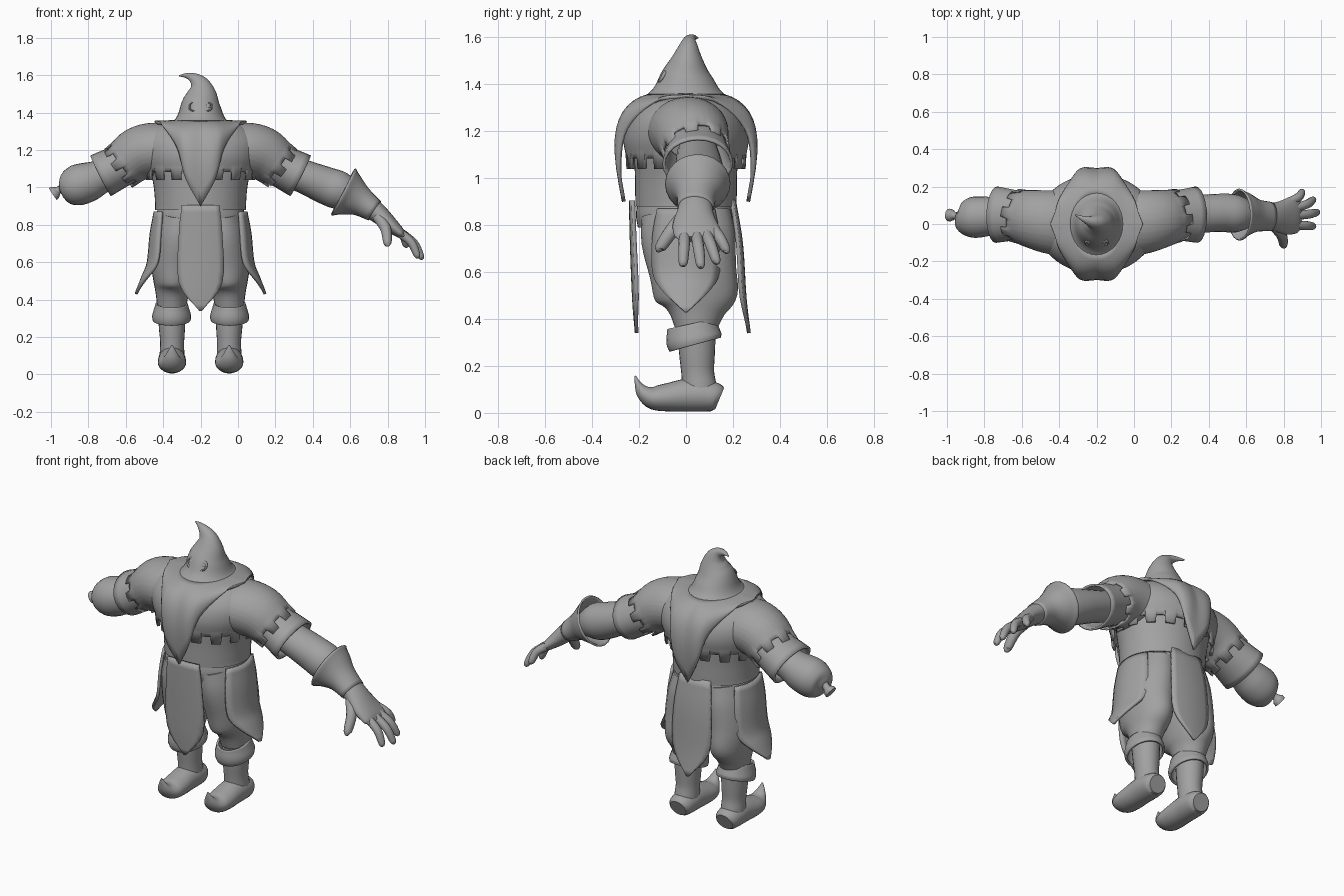
import bpy, bmesh, math
from mathutils import Vector

cube = bpy.data.objects.get("Cube")
if cube:
    bpy.data.objects.remove(cube)

CX = -0.2  # middle of the body
X, Y = Vector((1, 0, 0)), Vector((0, 1, 0))

cloth = bpy.data.materials.new("plain_grey")
cloth.use_nodes = True
GREY = (0.36, 0.36, 0.36, 1)
cloth.diffuse_color = GREY
cloth.node_tree.nodes["Principled BSDF"].inputs["Base Color"].default_value = GREY


def finish(name, bm, thick=0, angle=50):
    bmesh.ops.remove_doubles(bm, verts=bm.verts, dist=0.0003)
    bmesh.ops.recalc_face_normals(bm, faces=bm.faces)
    me = bpy.data.meshes.new(name)
    bm.to_mesh(me)
    bm.free()
    me.materials.append(cloth)
    ob = bpy.data.objects.new(name, me)
    bpy.context.collection.objects.link(ob)
    if thick:
        mod = ob.modifiers.new("thickness", "SOLIDIFY")
        mod.thickness = thick
        mod.offset = 0
    bpy.ops.object.select_all(action="DESELECT")
    ob.select_set(True)
    bpy.context.view_layer.objects.active = ob
    bpy.ops.object.shade_smooth_by_angle(angle=math.radians(angle))
    return ob


def smooth_path(pts, n=4):
    """Catmull-Rom interpolation of equal-length tuples."""
    pts = [Vector(p) for p in pts]
    full = [2 * pts[0] - pts[1]] + pts + [2 * pts[-1] - pts[-2]]
    out = []
    for i in range(1, len(full) - 2):
        a, b, c, d = full[i - 1:i + 3]
        for k in range(n):
            t = k / n
            out.append(0.5 * (2 * b + (c - a) * t + (2 * a - 5 * b + 4 * c - d) * t * t
                              + (3 * b - a - 3 * c + d) * t ** 3))
    return out + [pts[-1]]


def skin(bm, rows, loop=False):
    for r, q in zip(rows, rows[1:]):
        m = len(r)
        for i in range(m if loop else m - 1):
            j = (i + 1) % m
            bm.faces.new((r[i], r[j], q[j], q[i]))


def tube(name, pts, side=X, seg=24, teeth=0, thick=0):
    """Loft ellipses (x, y, z, half width, half depth) along a path; teeth notch the last edge."""
    path = smooth_path(pts)
    mids = [Vector(p[:3]) for p in path]
    bm, rows = bmesh.new(), []
    for k, p in enumerate(path):
        t = (mids[min(k + 1, len(path) - 1)] - mids[max(k - 1, 0)]).normalized()
        s = (side - t * side.dot(t)).normalized()
        n = t.cross(s)
        row = []
        for i in range(seg):
            shift = {0: -.43, 3: .43}.get(i % 4, 0) if teeth else 0
            a = math.tau * (i + shift) / seg
            co = mids[k] + s * max(p[3], .002) * math.cos(a) + n * max(p[4], .002) * math.sin(a)
            if teeth and k == len(path) - 1 and i % 8 < 4:
                co += t * teeth
            row.append(bm.verts.new(co))
        rows.append(row)
    skin(bm, rows, True)
    if not thick:
        bm.faces.new(rows[0])
        bm.faces.new(rows[-1])
    return finish(name, bm, thick)


def upright(name, rings, seg=48, **kw):
    """Loft of (z, half width, half depth) about the body axis."""
    return tube(name, [(CX, 0, z, a, b) for z, a, b in rings], seg=seg, **kw)


def panel(name, rows, turn, bend):
    """Hanging cloth of (distance out, z, half width), turned about the body."""
    bm, grid = bmesh.new(), []
    c, s = math.cos(turn), math.sin(turn)
    for out, z, w in smooth_path(rows):
        row = []
        for i in range(9):
            v = w * (i / 4 - 1)
            d = out - bend * v * v
            row.append(bm.verts.new((CX + d * c - v * s, d * s + v * c, z)))
        grid.append(row)
    skin(bm, grid)
    return finish(name, bm, 0.016)


# Body: tunic, belt and the shoulder cape with its notched hem
upright("tunic", [(.88, .243, .215), (.91, .243, .216), (1.0, .25, .217), (1.12, .27, .22), (1.25, .27, .2)])
upright("belt", [(.79, .23, .205), (.84, .238, .213), (.89, .228, .208)])
upright("shoulder_cape", [(1.335, .15, .13), (1.315, .25, .185), (1.25, .31, .238), (1.17, .312, .26),
                          (1.085, .285, .247)], seg=128, teeth=.045, thick=.014)

# Hood: leaning cone with a flared base and a curled tip
tube("hood", [(CX, 0, 1.335, .2, .21), (CX, 0, 1.352, .15, .172), (CX, 0, 1.385, .124, .138),
              (CX, 0, 1.44, .105, .108), (-.197, .005, 1.5, .082, .072), (-.207, .01, 1.55, .055, .045),
              (-.235, .015, 1.583, .03, .027), (-.275, .03, 1.598, .014, .014), (-.315, .05, 1.597, .003, .003)],
     seg=32)

# Pointed bib: swept from the neck to a lens-shaped hem
hem = smooth_path([(.245, 0, 1.348), (.2, .12, 1.33), (.12, .25, 1.21), (.075, .283, 1.04), (0, .265, .9)], 5)
around = []
for sx, sy in ((1, 1), (-1, 1), (-1, -1), (1, -1)):
    part = [(Vector((h.x * sx, h.y * sy, h.z)), k / (len(hem) - 1), sx, sy) for k, h in enumerate(hem)]
    around += part[:-1] if sx == sy else part[:0:-1]
bm, rows = bmesh.new(), []
for h, f, sx, sy in around:
    a = f * math.pi / 2
    neck = Vector((.13 * math.cos(a) * sx, .155 * math.sin(a) * sy, 1.352))
    ctrl = Vector((h.x, h.y * (1 + .33 * f ** 2), 1.35 - .045 * f))
    rows.append([bm.verts.new(neck * (1 - t) ** 2 + ctrl * 2 * t * (1 - t) + h * t * t + X * CX)
                 for t in [i / 10 for i in range(11)]])
skin(bm, rows + rows[:1])
finish("pointed_bib", bm, .016)

# Hanging panels round the waist
panel("front_panel", [(.235, .905, .1), (.232, .75, .115), (.222, .49, .115), (.21, .34, .006)], -math.pi / 2, 1)
panel("back_panel", [(.205, .905, .1), (.235, .72, .12), (.25, .49, .115), (.268, .34, .006)], math.pi / 2, 1)
for side_name, turn in (("left", 0), ("right", math.pi)):
    panel(side_name + "_hip_panel", [(.243, .87, .12), (.265, .75, .14), (.28, .6, .14), (.31, .52, .1),
                                     (.345, .43, .006)], turn, 2.5)

# Parts that repeat on both sides
for word, s in (("left", 1), ("right", -1)):
    def both(name, pts, **kw):
        return tube(f"{word}_{name}", [(CX + s * p[0],) + tuple(p[1:]) for p in pts], **kw)

    # Shoulder and flared sleeve
    both("shoulder", [(.12, 0, 1.19, .17, .13), (.24, .01, 1.2, .165, .14), (.33, .025, 1.18, .152, .138),
                      (.405, .04, 1.128, .137, .122)], side=Y, teeth=.04, thick=.012, seg=64)
    both("sleeve", [(.3, .03, 1.18, .12, .11), (.42, .045, 1.12, .127, .108), (.535, .05, 1.062, .145, .116)],
         side=Y, thick=.012)
    # Baggy leg, rolled cuff
    both("trouser_leg", [(.11, 0, .85, .11, .19), (.125, .01, .74, .125, .2), (.14, .03, .6, .125, .185),
                         (.147, .045, .49, .105, .175), (.152, .045, .425, .088, .12), (.155, .04, .35, .075, .085)])
    both("trouser_cuff", [(.155, .022, .378, .08, .098), (.155, .028, .35, .088, .106), (.155, .034, .315, .098, .113),
                          (.155, .04, .292, .096, .108)], thick=.012)
    # Boot with an upturned toe
    both("boot_shaft", [(.155, .045, .35, .075, .082), (.153, .047, .25, .07, .076), (.152, .05, .17, .064, .07),
                        (.153, .058, .1, .066, .074), (.153, .06, .05, .06, .07)])
    both("boot_foot", [(.153, .143, .06, .052, .05), (.153, .12, .068, .068, .062), (.153, .06, .075, .074, .07),
                       (.153, 0, .075, .074, .07), (.153, -.08, .066, .076, .06), (.153, -.14, .065, .07, .05),
                       (.153, -.182, .088, .045, .032), (.153, -.205, .125, .022, .014),
                       (.153, -.216, .158, .003, .003)])
    # Eye behind a stitched hole
    at = (CX + s * .038, -.09, 1.432)
    bm = bmesh.new()
    bmesh.ops.create_uvsphere(bm, u_segments=16, v_segments=10, radius=.017)
    bmesh.ops.translate(bm, verts=bm.verts, vec=at)
    finish(word + "_eye", bm)
    bm, ring = bmesh.new(), []
    for i in range(20):
        a = math.tau * i / 20
        ring.append([bm.verts.new((at[0] + (.022 + .005 * math.cos(b)) * math.cos(a),
                                   at[1] - .009 + .008 * math.sin(b) + .012 * math.sin(a),
                                   at[2] + (.022 + .005 * math.cos(b)) * math.sin(a)))
                     for b in [math.tau * k / 8 for k in range(8)]])
    skin(bm, ring + ring[:1], True)
    finish(word + "_eye_hole", bm)

# Left forearm, gauntlet and hand
tube("left_forearm", [(.24, .05, 1.1, .09, .085), (.36, .055, 1.055, .1, .09), (.47, .06, 1.01, .102, .1),
                      (.55, .055, .98, .1, .1), (.64, .05, .935, .06, .06)], side=Y)
tube("gauntlet", [(.562, .05, .977, .135, .138), (.6, .05, .957, .112, .11), (.66, .045, .922, .082, .075),
                  (.73, .04, .875, .073, .056)], side=Y, thick=.01)
tube("palm", [(.66, .045, .925, .074, .066), (.74, .04, .868, .074, .054), (.81, .038, .805, .095, .042),
              (.86, .05, .762, .1, .03), (.885, .052, .74, .085, .018)], side=Y)
fingers = {"little": (.835, .12, .78, .905, .17, .68), "ring": (.86, .085, .765, .968, .128, .635),
           "middle": (.865, .045, .76, .99, .062, .618), "index": (.86, -.005, .76, .968, -.012, .625),
           "thumb": (.75, -.01, .84, .805, -.108, .69)}
for name, (x, y, z, u, v, w) in fingers.items():
    r = .03 if name == "thumb" else .024
    tube(name + "_finger", [(x, y, z, r, r), ((x + u) / 2 + .012, (y + v) / 2, (z + w) / 2 + .014, r, r * .95),
                            (u - (u - x) * .1, v, w + .015, r * .8, r * .75), (u, v, w, r * .3, r * .3)],
         side=Y, seg=12)

# Right arm ends in a tied, rounded stump
tube("wrapped_stump", [(-.64, .05, 1.1, .09, .085), (-.73, .045, 1.06, .095, .09), (-.8, .04, 1.03, .108, .106),
                       (-.87, .035, 1.01, .108, .108), (-.925, .035, 1.0, .08, .08), (-.95, .04, .995, .025, .025)],
     side=Y)
tube("stump_knot", [(-.94, .04, .997, .024, .024), (-.96, .045, .985, .02, .02), (-.975, .047, .975, .032, .034),
                    (-.99, .048, .965, .034, .038)], side=Y, seg=12)
